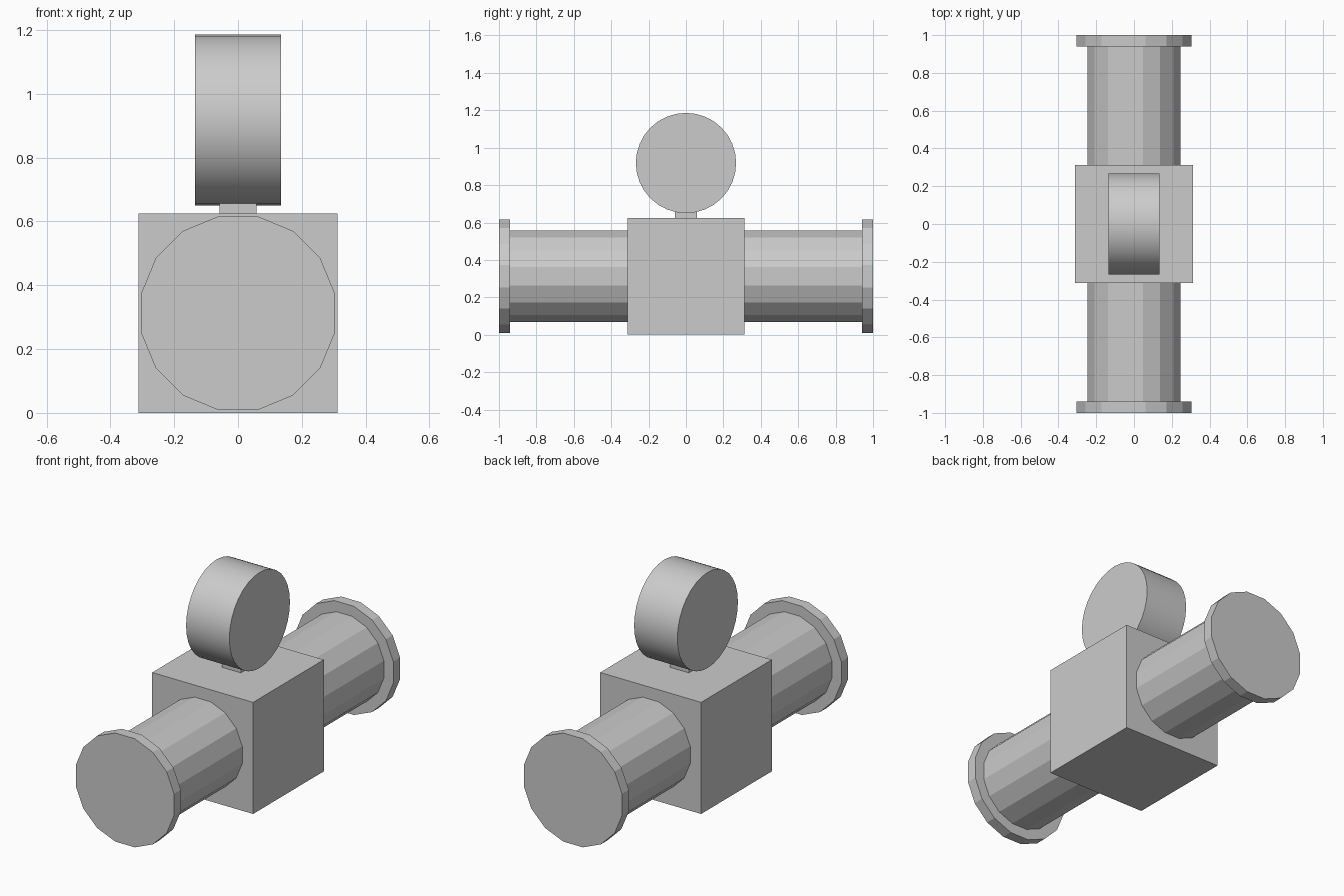
import bpy
from math import pi

if "Cube" in bpy.data.objects:
    bpy.data.objects.remove(bpy.data.objects["Cube"])

AXIS_Z = 0.3125  # height of the pipe centreline


def box(name, size, center):
    bpy.ops.mesh.primitive_cube_add(size=1, location=center)
    ob = bpy.context.object
    ob.name = name
    ob.scale = size
    bpy.ops.object.transform_apply(location=False, rotation=False, scale=True)
    return ob


def cylinder(name, radius, depth, center, rotation, sides, spin=0.0):
    bpy.ops.mesh.primitive_cylinder_add(vertices=sides, radius=radius, depth=depth)
    ob = bpy.context.object
    ob.name = name
    # spin about own axis first, then lay the cylinder down
    ob.rotation_euler = (0, 0, spin)
    bpy.ops.object.transform_apply(location=False, rotation=True, scale=False)
    ob.rotation_euler = rotation
    ob.location = center
    bpy.ops.object.transform_apply(location=False, rotation=True, scale=False)
    return ob


ALONG_Y = (pi / 2, 0, 0)
ALONG_X = (0, pi / 2, 0)

# central valve block
box("valve_body", (0.625, 0.625, 0.625), (0, 0, AXIS_Z))

# pipe stubs with end flanges, 16 flat sides with a flat on top
for side, label in ((-1, "front"), (1, "back")):
    cylinder(f"{label}_pipe", 0.25, 0.6275, (0, side * 0.62625, AXIS_Z),
             ALONG_Y, 16, pi / 16)
    cylinder(f"{label}_flange", 0.31, 0.06, (0, side * 0.97, AXIS_Z),
             ALONG_Y, 16, pi / 16)

# short square stem carrying the round drum
box("stem", (0.116, 0.116, 0.06), (0, 0, 0.645))
cylinder("drum", 0.268, 0.268, (0, 0, 0.918), ALONG_X, 32)
bpy.ops.object.shade_smooth_by_angle()
